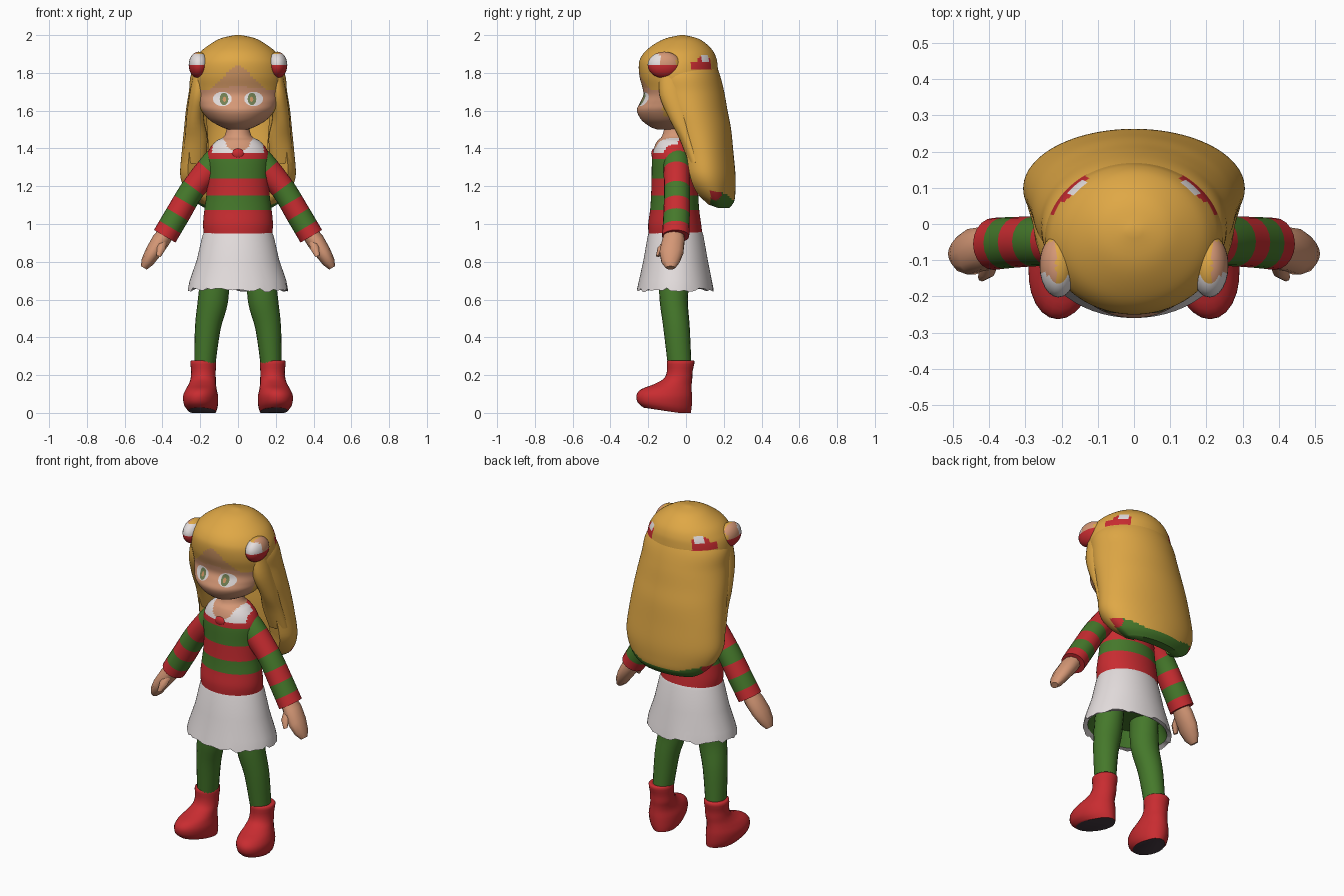
import bpy, bmesh, math, random
from mathutils import Vector
from mathutils.bvhtree import BVHTree

if "Cube" in bpy.data.objects:
    bpy.data.objects.remove(bpy.data.objects["Cube"])

random.seed(4)
COLOURS = {
    "golden hair": (0.74, 0.39, 0.06), "skin": (0.66, 0.31, 0.18), "red": (0.58, 0.025, 0.03),
    "green": (0.06, 0.19, 0.024), "white": (0.78, 0.73, 0.73), "tan fringe": (0.60, 0.29, 0.12),
    "olive iris": (0.17, 0.22, 0.09), "dark sole": (0.075, 0.05, 0.065),
}
MATS = []
for label, rgb in COLOURS.items():
    m = bpy.data.materials.new(label)
    m.diffuse_color = (*rgb, 1)
    m.use_nodes = True
    m.node_tree.nodes["Principled BSDF"].inputs["Base Color"].default_value = m.diffuse_color
    MATS.append(m)
HAIR, SKIN, RED, GREEN, WHITE, TAN, OLIVE, SOLE = range(8)


def spline(rows, k=4):
    """Catmull-Rom interpolation of parameter rows."""
    out = []
    for i in range(len(rows) - 1):
        p0, p1, p2, p3 = (rows[max(0, min(len(rows) - 1, i + d))] for d in (-1, 0, 1, 2))
        for s in range(k):
            t = s / k
            out.append([0.5 * (2 * b + (c - a) * t + (2 * a - 5 * b + 4 * c - d) * t * t
                        + (3 * b - a - 3 * c + d) * t ** 3) for a, b, c, d in zip(p0, p1, p2, p3)])
    return out + [list(rows[-1])]


def build(name, rings, rule, crescent=False, side=1, angle=50):
    """Skin closed rings; rule(centre, fraction) picks the colour of each face."""
    bm = bmesh.new()
    vs = [[bm.verts.new((p[0] * side, p[1], p[2])) for p in r] for r in rings]
    n, m = len(vs[0]), len(vs)
    for j in range(m - 1):
        for i in range(n):
            k = (i + 1) % n
            f = bm.faces.new((vs[j][i], vs[j][k], vs[j + 1][k], vs[j + 1][i]))
            f.material_index = rule(f.calc_center_median(), (j + 0.5) / (m - 1))
    for r, fr in ((vs[0], 0), (vs[-1], 1)):
        strips = [[r[i], r[i + 1], r[n - 2 - i], r[n - 1 - i]] for i in range(n // 2 - 1)] if crescent else [r]
        for s in strips:
            f = bm.faces.new(s)
            f.material_index = rule(f.calc_center_median(), fr)
    bmesh.ops.recalc_face_normals(bm, faces=bm.faces)
    return finish(name, bm, angle)


def finish(name, bm, angle=50):
    me = bpy.data.meshes.new(name)
    bm.to_mesh(me)
    bm.free()
    for m in MATS:
        me.materials.append(m)
    ob = bpy.data.objects.new(name, me)
    bpy.context.collection.objects.link(ob)
    bpy.ops.object.select_all(action='DESELECT')
    ob.select_set(True)
    bpy.context.view_layer.objects.active = ob
    bpy.ops.object.shade_smooth_by_angle(angle=math.radians(angle))
    return ob


def ellipses(rows, n):
    """Level rings from rows of (z, cx, cy, rx, ry)."""
    return [[(cx + rx * math.cos(2 * math.pi * i / n), cy + ry * math.sin(2 * math.pi * i / n), z)
             for i in range(n)] for z, cx, cy, rx, ry in rows]


def sweep(rows, n):
    """Rings square to a path from rows of (x, y, z, radius, radius along y)."""
    pts, out, Y = [Vector(r[:3]) for r in rows], [], Vector((0, 1, 0))
    for j, r in enumerate(rows):
        t = pts[min(j + 1, len(pts) - 1)] - pts[max(j - 1, 0)]
        nrm = Y.cross(t).normalized()
        out.append([pts[j] + nrm * r[3] * math.cos(2 * math.pi * i / n)
                    + Y * r[4] * math.sin(2 * math.pi * i / n) for i in range(n)])
    return out


def ball(c, r, n=24, m=16):
    rows = [(c[2] - r[2] * math.cos(a), c[0], c[1], r[0] * math.sin(a), r[1] * math.sin(a))
            for a in (math.pi * (j + 0.15) / (m + 0.3) for j in range(m + 1))]
    return ellipses(rows, n)


# Head: skin face, parted fringe, painted ribbon marks on the sides
def hair_rule(c, f):
    x, y, z = abs(c.x), c.y, c.z
    if x > 0.13 and 0.02 < y < 0.16:
        if 0.08 < y < 0.12 and 1.86 < z < 1.9:
            return WHITE
        if 1.82 < z < 1.86 or (0.065 < y < 0.14 and 1.82 < z < 1.89):
            return RED
    if y > 0.13 and z < 1.13 + 0.3 * max(0, x - 0.12):
        return RED if x > 0.235 else GREEN
    return HAIR


def head_rule(c, f):
    x, z = abs(c.x), c.z
    if z < 1.57 or (c.y < -0.125 and z < 1.73 - 0.1 * x):
        return SKIN
    if c.y < -0.125 and z < 1.85 - 0.9 * x:
        return TAN
    return hair_rule(c, f)


head_rows = [  # z, front y, back y, half width
    (1.50, -0.15, -0.02, 0.05), (1.515, -0.19, 0.03, 0.09), (1.55, -0.235, 0.08, 0.15),
    (1.60, -0.26, 0.12, 0.195), (1.64, -0.245, 0.14, 0.215), (1.68, -0.226, 0.15, 0.23),
    (1.72, -0.23, 0.16, 0.24), (1.78, -0.246, 0.17, 0.247), (1.84, -0.25, 0.167, 0.24),
    (1.88, -0.24, 0.16, 0.222), (1.92, -0.21, 0.14, 0.19), (1.96, -0.155, 0.10, 0.135),
    (1.985, -0.10, 0.055, 0.085), (2.0, -0.03, -0.01, 0.015)]
head = build("head", ellipses([(z, 0, (a + b) / 2, w, (b - a) / 2)
                               for z, a, b, w in spline(head_rows, 5)], 96), head_rule)

# Eyes: thin plates laid on the face
tree = BVHTree.FromPolygons([v.co for v in head.data.vertices], [p.vertices for p in head.data.polygons])


def plate(name, cx, cz, rx, rz, lift, mat, n=20):
    bm = bmesh.new()
    rings = []
    for s in (0.05, 0.5, 1):
        ring = []
        for i in range(n):
            a = 2 * math.pi * i / n
            x, z = cx + s * rx * math.cos(a), cz + s * rz * math.sin(a)
            hit = tree.ray_cast(Vector((x, -1, z)), Vector((0, 1, 0)))[0]
            ring.append(bm.verts.new((x, hit.y - lift, z)))
        rings.append(ring)
    faces = [bm.faces.new(rings[0])]
    for a, b in zip(rings, rings[1:]):
        faces += [bm.faces.new((a[i], b[i], b[(i + 1) % n], a[(i + 1) % n])) for i in range(n)]
    for f in faces:
        f.material_index = mat
        f.normal_update()
        if f.normal.y > 0:
            f.normal_flip()
    finish(name, bm)


for s, tag in ((1, "left"), (-1, "right")):
    plate("eye_white_" + tag, s * 0.083, 1.662, 0.050, 0.038, 0.003, WHITE)
    plate("iris_" + tag, s * 0.074, 1.662, 0.023, 0.033, 0.005, OLIVE)
    plate("pupil_" + tag, s * 0.072, 1.66, 0.009, 0.014, 0.007, TAN)

# Long hair: a thick crescent wrapped round the back, lower edge rising to the front
hair_rows = [  # z, centre y, half width, depth, thickness
    (1.90, -0.02, 0.17, 0.155, 0.06), (1.80, -0.02, 0.245, 0.196, 0.06), (1.70, 0.0, 0.26, 0.202, 0.06),
    (1.60, 0.025, 0.276, 0.195, 0.08), (1.50, 0.055, 0.286, 0.184, 0.10), (1.38, 0.083, 0.298, 0.168, 0.12),
    (1.26, 0.10, 0.306, 0.162, 0.13), (1.18, 0.112, 0.285, 0.15, 0.12), (1.12, 0.13, 0.24, 0.125, 0.095),
    (1.085, 0.155, 0.18, 0.075, 0.05)]
hair_rings = []
for z, cy, rx, ry, th in spline(hair_rows, 6):
    arc = [math.radians(-30 + 240 * i / 64) for i in range(65)]
    ring = [(rx * math.cos(a), cy + ry * math.sin(a)) for a in arc]
    ring += [((rx - th) * math.cos(a), cy + (ry - th) * math.sin(a)) for a in reversed(arc)]
    rise = 0.35 * max(0, min(1, (1.28 - z) / 0.18))
    hair_rings.append([(x, y, z + rise * max(0, 0.17 - y)) for x, y in ring])
build("long_hair", hair_rings, hair_rule, crescent=True)


# Sweater body with stripes, split collar and neck
def torso_rule(c, f):
    x, y, z = abs(c.x), c.y, c.z
    if z > 1.455 or (y < -0.03 and z > 1.395 and x < 0.045 + (z - 1.395) * 0.6):
        return SKIN
    if z > 1.375 and y < -0.04 and 0.03 < x < 0.135:
        return WHITE
    return GREEN if 1.24 < z < 1.345 or 1.075 < z < 1.15 else RED


torso_rows = [
    (0.94, 0, -0.055, 0.18, 0.143), (1.0, 0, -0.06, 0.185, 0.14), (1.075, 0, -0.06, 0.178, 0.13),
    (1.15, 0, -0.06, 0.168, 0.125), (1.24, 0, -0.06, 0.165, 0.122), (1.345, 0, -0.06, 0.168, 0.12),
    (1.40, 0, -0.06, 0.15, 0.11), (1.44, 0, -0.06, 0.115, 0.092), (1.47, 0, -0.055, 0.07, 0.07),
    (1.56, 0, -0.05, 0.052, 0.055)]
build("sweater_body", ellipses(spline(torso_rows, 6), 72), torso_rule)
build("collar_bow", ball((0, -0.168, 1.372), (0.035, 0.016, 0.028), 12, 8), lambda c, f: RED)

# Skirt with a ragged hem and a dark inside
skirt = ellipses([(0.96, 0, -0.055, 0.178, 0.14), (0.94, 0, -0.055, 0.188, 0.147), (0.81, 0, -0.055, 0.218, 0.17),
                  (0.70, 0, -0.056, 0.256, 0.193), (0.65, 0, -0.057, 0.266, 0.203),
                  (0.66, 0, -0.057, 0.24, 0.178), (0.75, 0, -0.057, 0.2, 0.15)], 56)
skirt[4] = [(x, y, z + random.uniform(-0.01, 0.012)) for x, y, z in skirt[4]]
build("skirt", skirt, lambda c, f: GREEN if f > 0.85 else WHITE, angle=40)


# Paired parts: hair bows, side locks, arms, hands, legs, boots
def bow_rule(c, f):
    if c.z < 1.842 and abs(c.x) > 0.17:
        return RED
    if c.y < -0.14 and c.z < 1.9:
        return WHITE
    return SKIN if abs(c.x) > 0.215 and c.y < -0.05 else HAIR


def sleeve_rule(c, f):
    return GREEN if any(a < f < b for a, b in ((0.16, 0.33), (0.5, 0.62), (0.74, 0.87))) else RED


lock = spline([(0.20, -0.08, 1.80, 0.035, 0.06), (0.212, -0.07, 1.68, 0.046, 0.07),
               (0.228, -0.03, 1.56, 0.046, 0.06), (0.222, 0.01, 1.45, 0.06, 0.045),
               (0.235, 0.05, 1.32, 0.06, 0.035)])
arm = spline([(0.07, -0.05, 1.385, 0.045, 0.055), (0.115, -0.05, 1.33, 0.072, 0.07),
              (0.235, -0.048, 1.19, 0.065, 0.068), (0.32, -0.05, 1.05, 0.066, 0.07),
              (0.388, -0.055, 0.935, 0.066, 0.072)], 8)
hand = [(0.36, -0.06, 0.98, 0.04, 0.045), (0.41, -0.067, 0.91, 0.048, 0.062), (0.45, -0.077, 0.85, 0.042, 0.066),
        (0.48, -0.082, 0.80, 0.034, 0.05), (0.499, -0.082, 0.768, 0.018, 0.025)]
thumb = [(0.395, -0.09, 0.92, 0.02, 0.02), (0.405, -0.13, 0.875, 0.024, 0.02), (0.42, -0.147, 0.83, 0.012, 0.012)]
leg = spline([(0.12, -0.06, 0.76, 0.075, 0.085), (0.132, -0.065, 0.6, 0.08, 0.075),
              (0.16, -0.05, 0.45, 0.068, 0.07), (0.177, -0.033, 0.24, 0.055, 0.062)])
boot = ellipses(spline([
    (0.0, 0.19, -0.10, 0.072, 0.125), (0.03, 0.195, -0.113, 0.088, 0.143), (0.08, 0.197, -0.115, 0.093, 0.147),
    (0.12, 0.195, -0.103, 0.083, 0.133), (0.15, 0.19, -0.072, 0.073, 0.102), (0.18, 0.185, -0.043, 0.067, 0.076),
    (0.22, 0.183, -0.033, 0.065, 0.068), (0.272, 0.184, -0.028, 0.068, 0.073), (0.278, 0.182, -0.03, 0.05, 0.055)], 3), 24)
# toes turn out and lift a little
boot = [[(x - 0.12 * (y + 0.1) * max(0, 1 - z / 0.2), y, z + 0.15 * max(0, -0.04 - y) * max(0, 1 - z / 0.15))
         for x, y, z in r] for r in boot]

for s, tag in ((1, "left"), (-1, "right")):
    build("hair_bow_" + tag, ball((0.209, -0.115, 1.842), (0.052, 0.088, 0.07)), bow_rule, side=s)
    build("side_lock_" + tag, sweep(lock, 20), lambda c, f: HAIR, side=s)
    build("sleeve_" + tag, sweep(arm, 20), sleeve_rule, side=s)
    build("hand_" + tag, sweep(hand, 10), lambda c, f: SKIN, side=s)
    build("thumb_" + tag, sweep(thumb, 8), lambda c, f: SKIN, side=s)
    build("leg_" + tag, sweep(leg, 20), lambda c, f: GREEN, side=s)
    build("boot_" + tag, boot, lambda c, f: SOLE if f == 0 else RED, side=s)
